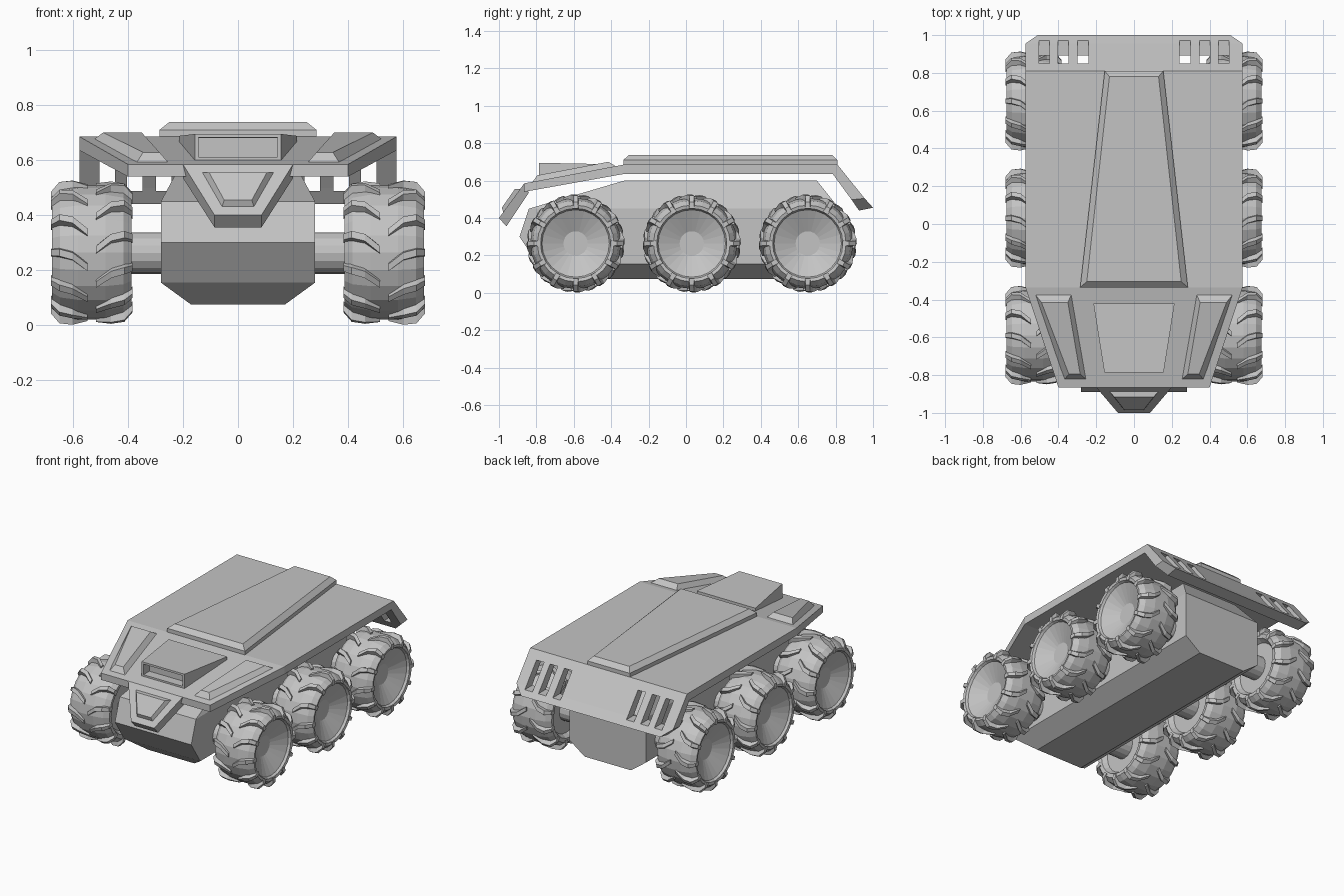
import bpy, bmesh
from math import sin, cos, pi
from mathutils import Vector, Matrix

if "Cube" in bpy.data.objects:
    bpy.data.objects.remove(bpy.data.objects["Cube"])

GREY = (0.55, 0.55, 0.55, 1)
mat = bpy.data.materials.new("plain grey")
mat.use_nodes = True
mat.diffuse_color = GREY
mat.node_tree.nodes["Principled BSDF"].inputs["Base Color"].default_value = GREY


def loft(bm, rings):
    """Skin closed rings of equal length and cap both ends."""
    loops = [[bm.verts.new(p) for p in ring] for ring in rings]
    n = len(loops[0])
    for a, b in zip(loops, loops[1:]):
        for i in range(n):
            j = (i + 1) % n
            bm.faces.new((a[i], a[j], b[j], b[i]))
    bm.faces.new(loops[0])
    bm.faces.new(loops[-1])


def mesh_from(bm, name):
    bmesh.ops.recalc_face_normals(bm, faces=bm.faces)
    mesh = bpy.data.meshes.new(name)
    bm.to_mesh(mesh)
    bm.free()
    mesh.materials.append(mat)
    return mesh


def place(name, mesh, loc=(0, 0, 0)):
    ob = bpy.data.objects.new(name, mesh)
    ob.location = loc
    bpy.context.collection.objects.link(ob)
    return ob


def solid(name, rings):
    bm = bmesh.new()
    loft(bm, rings)
    return place(name, mesh_from(bm, name))


def mirror_x(ob):
    ob.modifiers.new("mirror", "MIRROR")


def rect(w0, y0, w1, y1, z0, z1):
    """Symmetric trapezoid: half width, y and z at its front and back edge."""
    return [(-w0, y0, z0), (w0, y0, z0), (w1, y1, z1), (-w1, y1, z1)]


def slab(w, top, bottom):
    """Cross section of a plate from its upper and lower (y, z)."""
    return [(-w, *top), (w, *top), (w, *bottom), (-w, *bottom)]


def hood_z(y):
    return 0.585 + (y + 0.865) * 0.19


# Hull with an upright back
solid("hull", [rect(w, y0, w, y1, z, z) for w, y0, y1, z in (
    (0.17, -0.7, 0.82, 0.075), (0.28, -0.795, 0.82, 0.155),
    (0.28, -0.89, 0.82, 0.3), (0.28, -0.84, 0.82, 0.45),
    (0.2, -0.33, 0.7, 0.6))])

# Armour deck with sloped hood and tail
deck = solid("armour_deck", [
    slab(0.4, (-0.865, 0.585), (-0.865, 0.54)),
    slab(0.575, (-0.335, 0.685), (-0.335, 0.635)),
    slab(0.575, (0.81, 0.685), (0.785, 0.635)),
    slab(0.575, (0.955, 0.505), (0.885, 0.498)),
    slab(0.51, (1.0, 0.455), (0.925, 0.44))])

# Vent slots cut level through the tail
bm = bmesh.new()
for x in (0.27, 0.375, 0.475):
    for s in (-1, 1):
        m = (Matrix.Translation((s * x, 0.95, 0.562))
             @ Matrix.Diagonal((0.056, 0.32, 0.15, 1)))
        bmesh.ops.create_cube(bm, size=1, matrix=m)
cutter = place("vent_cutter", mesh_from(bm, "vent_cutter"))
cutter.hide_render = True
cutter.hide_viewport = True
cut = deck.modifiers.new("vents", "BOOLEAN")
cut.object = cutter
cut.solver = "EXACT"

# Raised spine panel
solid("spine_panel", [
    rect(0.285, -0.335, 0.155, 0.81, 0.68, 0.68),
    rect(0.285, -0.335, 0.155, 0.81, 0.71, 0.71),
    rect(0.25, -0.305, 0.13, 0.78, 0.738, 0.738)])

# Raised hood pads, one each side
pad_base = [(0.525, -0.37), (0.33, -0.37), (0.25, -0.825), (0.37, -0.825)]
pad_top = [(0.49, -0.415), (0.35, -0.415), (0.285, -0.795), (0.345, -0.795)]
mirror_x(solid("hood_pad", [
    [(x, y, hood_z(y) - 0.005) for x, y in pad_base],
    [(x, y, hood_z(y) + 0.03) for x, y in pad_top]]))

# Air scoop with a framed, recessed mouth
bm = bmesh.new()
loft(bm, [rect(0.157, -0.785, 0.215, -0.42, 0.598, 0.66),
          rect(0.157, -0.785, 0.215, -0.42, 0.695, 0.688)])
bmesh.ops.recalc_face_normals(bm, faces=bm.faces)
mouth = min(bm.faces, key=lambda f: f.calc_center_median().y)
for thickness, depth in ((0.019, 0), (0.001, 0.06)):
    bmesh.ops.inset_region(bm, faces=[mouth], thickness=thickness)
    bmesh.ops.translate(bm, verts=mouth.verts, vec=(0, depth, 0))
place("air_scoop", mesh_from(bm, "air_scoop"))

# Nose plate and its raised pad
solid("nose_plate", [slab(0.2, (-0.865, 0.585), (-0.84, 0.535)),
                     slab(0.085, (-1.0, 0.4), (-0.96, 0.355))])
solid("nose_pad", [rect(0.06, -0.975, 0.135, -0.88, 0.425, 0.555),
                   rect(0.05, -0.985, 0.105, -0.915, 0.455, 0.555)])

# Wheels: conical rim, faceted tyre and staggered chevron lugs
PROFILE = ((0.07, 0.065), (0.125, 0.18), (0.14, 0.188),
           (0.144, 0.205), (0.115, 0.23), (0.05, 0.243), (-0.05, 0.243),
           (-0.115, 0.23), (-0.144, 0.205), (-0.14, 0.18), (-0.11, 0.16))
LUG = ((0.015, 0.252, 0.22), (0.07, 0.262, 0.05), (0.118, 0.257, 0.0),
       (0.148, 0.222, 0.0))
SIDES, LUGS = 24, 12


def polar(x, r, a):
    return (x, -r * cos(a), -r * sin(a))


def wheel_mesh(side):
    bm = bmesh.new()
    loft(bm, [[polar(side * x, r, 2 * pi * i / SIDES) for i in range(SIDES)]
              for x, r in PROFILE])
    for half, stagger in ((side, 0), (-side, 0.5)):
        for k in range(LUGS):
            turn = 2 * pi * (k + stagger) / LUGS
            loft(bm, [[polar(half * x, r - 0.035, turn + a - 0.075),
                       polar(half * x, r, turn + a - 0.05),
                       polar(half * x, r, turn + a + 0.05),
                       polar(half * x, r - 0.035, turn + a + 0.075)]
                      for x, r, a in LUG])
    return mesh_from(bm, "wheel")


AXLES = ((-0.59, "front"), (0.031, "middle"), (0.651, "rear"))
for side, label in ((1, "left"), (-1, "right")):
    mesh = wheel_mesh(side)
    for y, row in AXLES:
        place(f"{row}_{label}_wheel", mesh, (side * 0.531, y, 0.264))

# Axles
for y, row in AXLES:
    ring = [polar(0, 0.075, 2 * pi * i / 16) for i in range(16)]
    axle = solid(f"{row}_axle", [[Vector(p) + Vector((x, 0, 0)) for p in ring]
                                 for x in (-0.44, 0.44)])
    axle.location = (0, y, 0.262)
